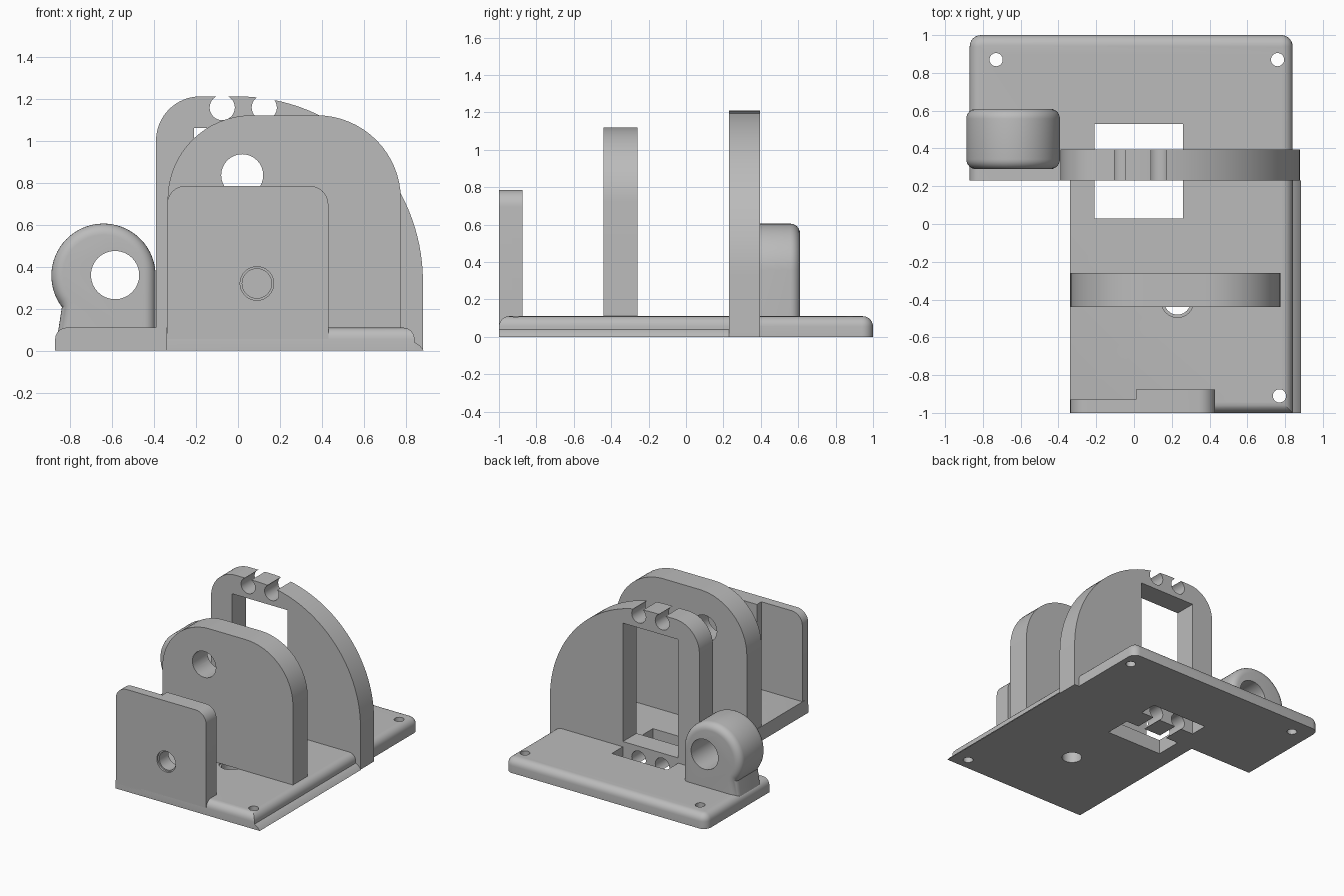
import bpy, bmesh, math
from mathutils import Vector

cube = bpy.data.objects.get("Cube")
if cube:
    bpy.data.objects.remove(cube, do_unlink=True)

grey = bpy.data.materials.new("plain grey")
grey.use_nodes = True
grey.diffuse_color = (0.5, 0.5, 0.5, 1)
grey.node_tree.nodes["Principled BSDF"].inputs["Base Color"].default_value = (0.5, 0.5, 0.5, 1)


def arc(cx, cz, r, start, end, n=16):
    """Points on an arc, angles in degrees."""
    angles = [math.radians(start + (end - start) * i / n) for i in range(n + 1)]
    return [(cx + r * math.cos(a), cz + r * math.sin(a)) for a in angles]


def prism(name, outline, low, high, axis="y", rim=0.0, rim_test=None):
    """Extrude an outline along an axis, rounding the edges picked by rim_test."""
    bm = bmesh.new()

    def place(p, d):
        return (p[0], d, p[1]) if axis == "y" else (p[0], p[1], d)

    ends = [[bm.verts.new(place(p, d)) for p in outline] for d in (low, high)]
    for ring in ends:
        bm.faces.new(ring)
    n = len(outline)
    for i in range(n):
        j = (i + 1) % n
        bm.faces.new((ends[0][i], ends[0][j], ends[1][j], ends[1][i]))
    bmesh.ops.recalc_face_normals(bm, faces=bm.faces)
    if rim:
        edges = [e for e in bm.edges if rim_test(*(v.co for v in e.verts))]
        bmesh.ops.bevel(bm, geom=edges, offset=rim, segments=6, profile=0.5,
                        affect="EDGES", clamp_overlap=True)
    mesh = bpy.data.meshes.new(name)
    bm.to_mesh(mesh)
    bm.free()
    mesh.materials.append(grey)
    obj = bpy.data.objects.new(name, mesh)
    bpy.context.collection.objects.link(obj)
    return obj


def rect(x0, x1, y0, y1):
    return [(x0, y0), (x1, y0), (x1, y1), (x0, y1)]


def hole(x, y, r, low, high, axis="y"):
    return prism("cutter", arc(x, y, r, 0, 348.75, 31), low, high, axis)


def cut(obj, cutters):
    """Subtract the cutters, bake the result and discard them."""
    for c in cutters:
        c.hide_render = True
        mod = obj.modifiers.new("cut", "BOOLEAN")
        mod.object, mod.operation, mod.solver = c, "DIFFERENCE", "EXACT"
    bpy.context.view_layer.update()
    graph = bpy.context.evaluated_depsgraph_get()
    baked = bpy.data.meshes.new_from_object(obj.evaluated_get(graph))
    obj.modifiers.clear()
    obj.data = baked
    for c in cutters:
        bpy.data.objects.remove(c, do_unlink=True)


THICK = 0.11

# L-shaped base plate with rounded outer top edges
outline = [(-0.34, -1), (0.84, -1)]
outline += arc(0.78, 0.94, 0.06, 0, 90, 6) + arc(-0.81, 0.94, 0.06, 90, 180, 6)
outline += [(-0.87, 0.23), (-0.34, 0.23)]


def outer_top(a, b):
    mid = (a + b) / 2
    inner = (mid.x < -0.3 and abs(mid.y - 0.23) < 0.01) or \
            (abs(mid.x + 0.34) < 0.01 and mid.y < 0.23 and mid.y > -0.99)
    return min(a.z, b.z) > THICK - 0.001 and not inner


base = prism("base_plate", outline, 0, THICK, "z", 0.055, outer_top)
screws = [(-0.73, 0.87), (0.76, 0.87), (0.77, -0.91)]
cut(base, [hole(x, y, 0.035, -0.1, 0.3, "z") for x, y in screws]
    + [hole(0.23, -0.41, 0.07, -0.1, 0.3, "z"),
       hole(0.23, -0.41, 0.085, 0.095, 0.3, "z"),
       prism("cutter", rect(-0.21, 0.26, 0.03, 0.53), -0.1, 0.3, "z")])

# Thin sloping lip along the side of the base
prism("side_lip", [(0.82, 0), (0.885, 0), (0.865, 0.025), (0.84, 0.04), (0.82, 0.04)], -1, 0.23)

# Tall rear wall with a window and open notches above and below it
wall = prism("rear_wall", [(-0.39, 0), (0.88, 0)] + arc(0, 0.33, 0.88, 0, 90, 32)
             + arc(-0.18, 1.0, 0.21, 90, 180), 0.23, 0.395)
cut(wall, [prism("cutter", rect(-0.21, 0.26, 0.15, 1.06), 0.1, 0.5)]
    + [hole(x, z, 0.06, 0.1, 0.5) for x in (-0.075, 0.125) for z in (0.053, 1.157)])

# Rounded middle wall
middle = prism("middle_wall", [(-0.335, THICK), (0.775, THICK)] + arc(0.375, 0.72, 0.4, 0, 90)
               + arc(0.065, 0.72, 0.4, 90, 180), -0.44, -0.26)
cut(middle, [hole(0.02, 0.835, 0.1, -0.6, -0.1)])

# Front panel, thicker on one side, with a recessed hole rim
right_corner = arc(0.34, 0.695, 0.09, 0, 90, 8)
panel = prism("front_panel", [(-0.338, 0), (0.43, 0)] + right_corner
              + arc(-0.248, 0.695, 0.09, 90, 180, 8), -1, -0.93)
pad = prism("front_panel_pad", [(0.01, 0.1), (0.43, 0.1)] + right_corner + [(0.01, 0.785)],
            -0.93, -0.875)
cut(panel, [hole(0.09, 0.32, 0.07, -1.1, -0.7), hole(0.09, 0.32, 0.08, -1.1, -0.985)])
cut(pad, [hole(0.09, 0.32, 0.07, -1.1, -0.7)])

# Round bearing holder on a sloping foot, with soft rims
shape = [(-0.87, 0), (-0.392, 0)] + arc(-0.64, 0.357, 0.248, 0, 217, 40)
holder = prism("bearing_holder", shape, 0.29, 0.61, "y", 0.06,
               lambda a, b: abs(a.y - b.y) < 0.001 and max(a.z, b.z) > 0.01)
cut(holder, [hole(-0.585, 0.36, 0.115, 0.1, 0.8)])

# Smooth the curves, keep the corners crisp
bpy.ops.object.select_all(action="DESELECT")
for obj in bpy.context.scene.objects:
    if obj.type == "MESH" and grey.name in obj.data.materials:
        obj.select_set(True)
        bpy.context.view_layer.objects.active = obj
bpy.ops.object.shade_smooth_by_angle(angle=math.radians(30))
